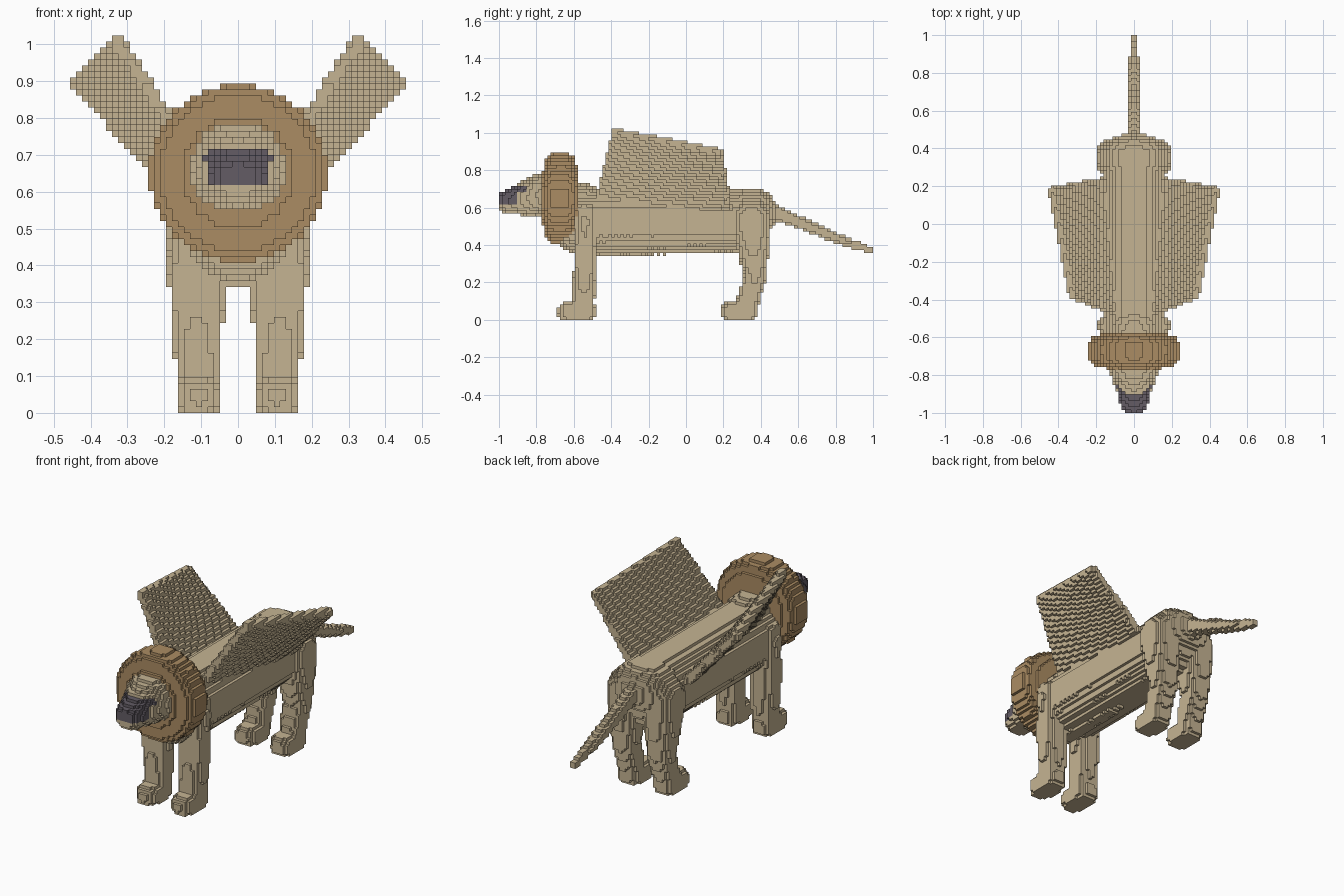
import bpy
import bmesh
from math import floor
from mathutils import Vector

old = bpy.data.objects.get("Cube")
if old:
    bpy.data.objects.remove(old)

V = 2 / 123          # voxel edge
ORIGIN = Vector((0, -1, 0))
cells = {}           # voxel index -> part name


def material(name, rgb):
    m = bpy.data.materials.new(name)
    m.use_nodes = True
    m.diffuse_color = (*rgb, 1)
    m.node_tree.nodes["Principled BSDF"].inputs["Base Color"].default_value = (*rgb, 1)
    return m


TAN = material("tan fur", (0.56, 0.455, 0.29))
BROWN = material("brown mane", (0.41, 0.265, 0.125))
DARK = material("dark nose", (0.125, 0.107, 0.13))


def centre(key):
    return ORIGIN + Vector([(k + 0.5) * V for k in key])


def mark(key, part, mirror):
    if not mirror:
        cells.setdefault(key, part)
    else:
        cells.setdefault(key, "left_" + part)
        cells.setdefault((-1 - key[0], key[1], key[2]), "right_" + part)


def blob(part, c, r, n=2, mirror=False):
    """Fill a (super)ellipsoid with voxels."""
    lo = [floor((c[a] - r[a] - ORIGIN[a]) / V) for a in range(3)]
    hi = [floor((c[a] + r[a] - ORIGIN[a]) / V) + 1 for a in range(3)]
    lo[2] = max(lo[2], 0)
    for i in range(lo[0], hi[0]):
        for j in range(max(lo[1], 0), min(hi[1], 123)):
            for k in range(lo[2], hi[2]):
                p = centre((i, j, k))
                if sum((abs(p[a] - c[a]) / r[a]) ** n for a in range(3)) <= 1:
                    mark((i, j, k), part, mirror)


def chain(part, stops, n=2, mirror=False, steps=10):
    """Sweep ellipsoids through stops of (x, y, z, rx, ry, rz)."""
    for a, b in zip(stops, stops[1:]):
        for s in range(steps + 1):
            q = [u + (w - u) * s / steps for u, w in zip(a, b)]
            blob(part, q[:3], q[3:], n, mirror)


# mane: thick disc with rounded rim
for key_j in range(123):
    t = abs(centre((0, key_j, 0)).y + 0.672) / 0.096
    if t < 1:
        radius = 0.242 * (1 - t ** 4) ** 0.25
        for i in range(-16, 16):
            for k in range(63):
                p = centre((i, key_j, k))
                if p.x ** 2 + (p.z - 0.65) ** 2 < radius ** 2:
                    mark((i, key_j, k), "mane", False)

# head tapering into the muzzle
chain("head", [(0, -0.72, 0.665, 0.14, 0.06, 0.128),
               (0, -0.80, 0.665, 0.12, 0.06, 0.115),
               (0, -0.88, 0.645, 0.09, 0.06, 0.085),
               (0, -0.945, 0.63, 0.073, 0.06, 0.065)], n=2.3)

# neck, torso and rump
chain("torso", [(0, -0.62, 0.53, 0.14, 0.09, 0.165),
                (0, -0.54, 0.525, 0.168, 0.09, 0.18),
                (0, 0.32, 0.528, 0.168, 0.12, 0.175)], n=2.2, steps=24)
chain("torso", [(0, -0.62, 0.62, 0.13, 0.08, 0.13),
                (0, -0.53, 0.6, 0.13, 0.08, 0.13)])
blob("torso", (0, 0.35, 0.57), (0.17, 0.13, 0.135), 2.3)

# front legs and paws
chain("front_leg", [(0.118, -0.538, 0.52, 0.07, 0.055, 0.11),
                    (0.112, -0.542, 0.32, 0.073, 0.057, 0.07),
                    (0.108, -0.548, 0.10, 0.058, 0.06, 0.06)], 3, True)
blob("front_leg", (0.108, -0.583, 0.045), (0.06, 0.102, 0.055), 3, True)

# hind legs and paws
chain("hind_leg", [(0.112, 0.35, 0.52, 0.09, 0.1, 0.12),
                   (0.11, 0.362, 0.36, 0.078, 0.08, 0.09),
                   (0.107, 0.372, 0.24, 0.066, 0.057, 0.06),
                   (0.108, 0.33, 0.10, 0.058, 0.06, 0.06)], 2.5, True)
blob("hind_leg", (0.108, 0.285, 0.045), (0.06, 0.097, 0.055), 3, True)

# tail
chain("tail", [(0, 0.44, 0.59, 0.036, 0.04, 0.045),
               (0, 0.62, 0.515, 0.034, 0.03, 0.036),
               (0, 0.81, 0.435, 0.03, 0.025, 0.028),
               (0, 0.98, 0.375, 0.018, 0.025, 0.02)], steps=16)

# wings: thin slanted sheets between four corners
front_base, front_tip = Vector((0.08, -0.47, 0.62)), Vector((0.325, -0.375, 1.003))
rear_base, rear_tip = Vector((0.17, 0.225, 0.60)), Vector((0.432, 0.175, 0.896))
for u in range(91):
    base = front_base.lerp(rear_base, u / 90)
    tip = front_tip.lerp(rear_tip, u / 90)
    for w in range(61):
        blob("wing", base.lerp(tip, w / 60), (0.022, 0.022, 0.022), 2, True)


def colour(part, key):
    """Slot 1 on the head marks the nose and eyes."""
    if part != "head":
        return 0
    p = centre(key)
    x = abs(p.x)
    nose = p.y < -0.91 and p.z > 0.622 and x < 0.085
    eye = p.y < -0.85 and 0.675 < p.z < 0.722 and 0.048 < x < 0.1
    bridge = p.y < -0.87 and 0.68 < p.z < 0.715 and x < V
    return int(nose or eye or bridge)


# four corners of each voxel side, in outward winding order
SIDES = []
for axis in range(3):
    b, c = (axis + 1) % 3, (axis + 2) % 3
    for sign in (0, 1):
        quad = []
        for s, t in ((0, 0), (1, 0), (1, 1), (0, 1)):
            corner = [0, 0, 0]
            corner[axis], corner[b], corner[c] = sign, s, t
            quad.append(corner)
        step = [0, 0, 0]
        step[axis] = 2 * sign - 1
        SIDES.append((step, quad if sign else quad[::-1]))


def build(part):
    """Turn the exposed voxel sides of one part into a mesh object."""
    bm = bmesh.new()
    verts = {}
    for key in [k for k, owner in cells.items() if owner == part]:
        slot = colour(part, key)
        for step, quad in SIDES:
            if tuple(k + s for k, s in zip(key, step)) in cells:
                continue
            ring = []
            for corner in quad:
                at = tuple(k + s for k, s in zip(key, corner))
                if at not in verts:
                    verts[at] = bm.verts.new(ORIGIN + Vector(at) * V)
                ring.append(verts[at])
            bm.faces.new(ring).material_index = slot
    mesh = bpy.data.meshes.new(part)
    bm.to_mesh(mesh)
    bm.free()
    mesh.materials.append(BROWN if part == "mane" else TAN)
    if part == "head":
        mesh.materials.append(DARK)
    bpy.context.collection.objects.link(bpy.data.objects.new(part, mesh))


for name in sorted(set(cells.values())):
    build(name)
